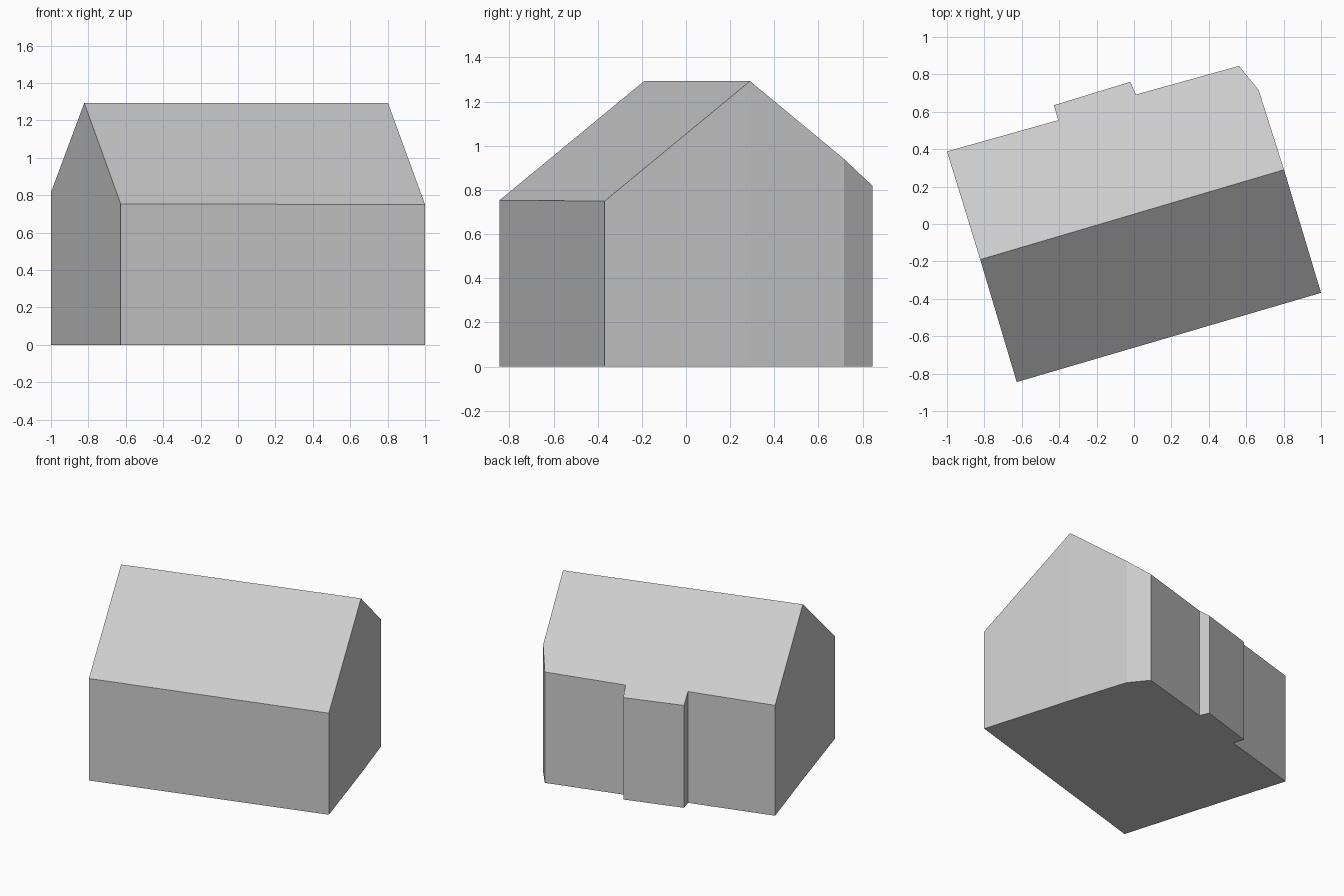
import bpy
from mathutils import Vector

cube = bpy.data.objects.get("Cube")
if cube:
    bpy.data.objects.remove(cube, do_unlink=True)

# One plain colour for the whole building
grey = bpy.data.materials.new("light grey")
grey.use_nodes = True
colour = (0.6, 0.6, 0.6, 1.0)
grey.diffuse_color = colour
grey.node_tree.nodes["Principled BSDF"].inputs["Base Color"].default_value = colour

# Ridge ends, ridge height and roof pitch
ridge_left = Vector((0.802, 0.29))
ridge_right = Vector((-0.822, -0.19))
RIDGE_Z, PITCH = 1.293, 0.79
along = (ridge_left - ridge_right).normalized()
across = Vector((-along.y, along.x))

# Footprint, anticlockwise: front side, then back side with its bay and cut corner
front_side = [(-0.627, -0.845), (1.0, -0.368)]
back_side = [(0.667, 0.715), (0.562, 0.845), (0.01, 0.692), (-0.02, 0.76),
             (-0.428, 0.635), (-0.405, 0.555), (-1.0, 0.388)]
front = [Vector(p) for p in front_side]
back = [Vector(p) for p in back_side]
outline = front + [ridge_left] + back + [ridge_right]


def on_roof(p):
    """Point on the gable roof above a plan position."""
    return (p.x, p.y, RIDGE_Z - PITCH * abs((p - ridge_left).dot(across)))


def on_ground(p):
    return (p.x, p.y, 0.0)


def add_part(name, verts, faces):
    mesh = bpy.data.meshes.new(name)
    mesh.from_pydata(verts, [], faces)
    mesh.materials.append(grey)
    mesh.update()
    obj = bpy.data.objects.new(name, mesh)
    bpy.context.collection.objects.link(obj)
    return obj


# Walls and floor: outline raised to meet the roof
n = len(outline)
walls = [(i, (i + 1) % n, n + (i + 1) % n, n + i) for i in range(n)]
floor = tuple(reversed(range(n)))
add_part("walls_and_floor",
         [on_ground(p) for p in outline] + [on_roof(p) for p in outline],
         walls + [floor])

# Roof slopes on either side of the ridge
for name, slope in (("front_roof", front + [ridge_left, ridge_right]),
                    ("back_roof", [ridge_right, ridge_left] + back)):
    add_part(name, [on_roof(p) for p in slope], [tuple(range(len(slope)))])
